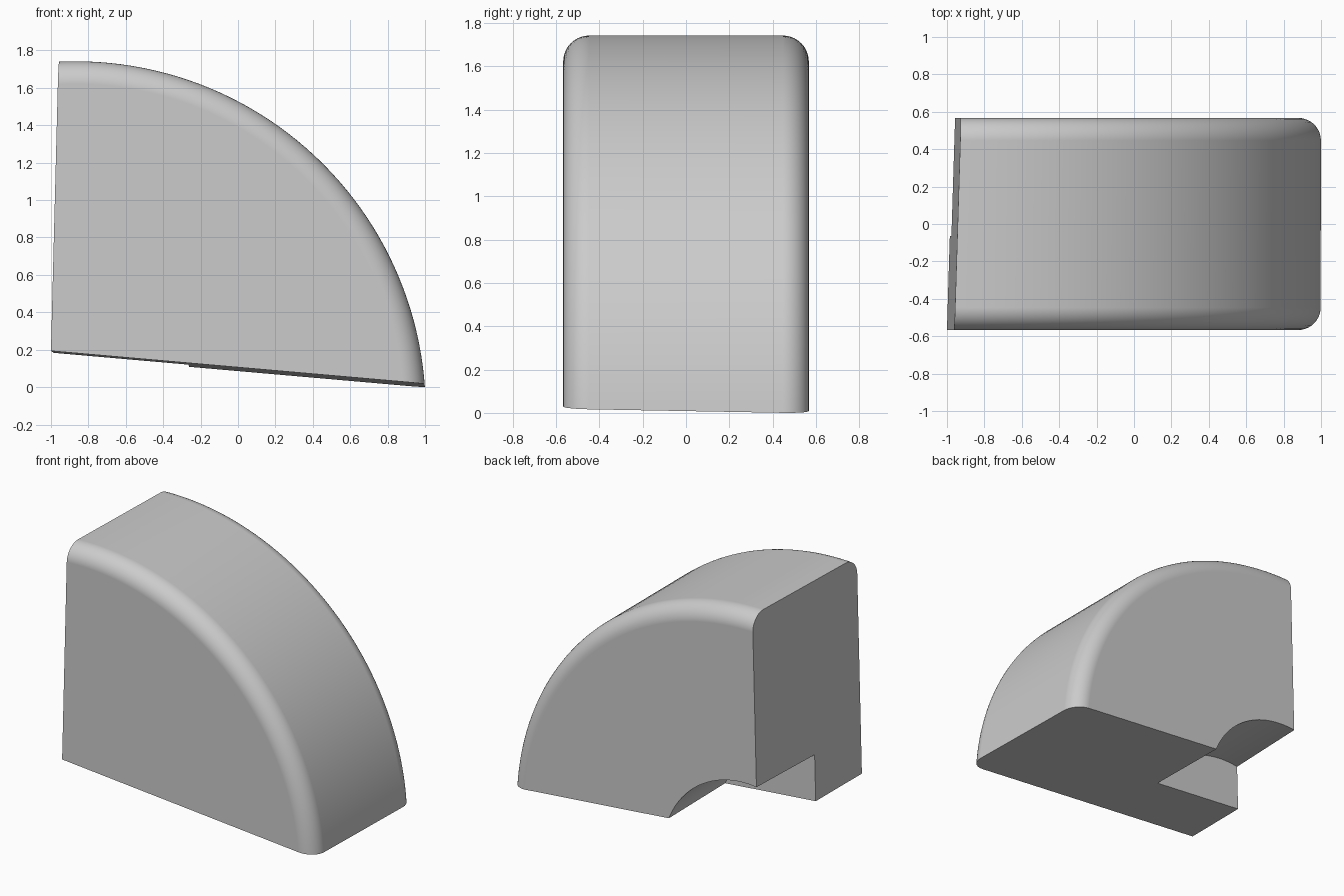
import bpy, bmesh, math
from mathutils import Vector

if "Cube" in bpy.data.objects:
    bpy.data.objects.remove(bpy.data.objects["Cube"], do_unlink=True)

AXIS = Vector((-0.87, 0, -0.132))   # centre line of the disc and the bore
RADIUS, HALF, FILLET = 1.874, 0.567, 0.12
BORE_RADIUS, BORE_FLOOR = 0.655, -0.065

grey = bpy.data.materials.new("plain grey")
grey.use_nodes = True
grey.diffuse_color = (0.6, 0.6, 0.6, 1)
grey.node_tree.nodes["Principled BSDF"].inputs["Base Color"].default_value = (0.6, 0.6, 0.6, 1)


def turned(name, profile, steps):
    """Closed solid turned about the y axis through AXIS from (radius, y) points."""
    bm = bmesh.new()
    verts = [bm.verts.new(AXIS + Vector((r, y, 0))) for r, y in profile]
    edges = [bm.edges.new(pair) for pair in zip(verts, verts[1:])]
    bmesh.ops.spin(bm, geom=verts + edges, cent=AXIS, axis=(0, 1, 0),
                   angle=math.tau, steps=steps, use_duplicate=False)
    bmesh.ops.remove_doubles(bm, verts=bm.verts[:], dist=1e-5)
    bmesh.ops.holes_fill(bm, edges=[e for e in bm.edges if e.is_boundary], sides=0)
    bmesh.ops.recalc_face_normals(bm, faces=bm.faces[:])
    return name, bm


def finish(name, bm):
    mesh = bpy.data.meshes.new(name)
    bm.to_mesh(mesh)
    bm.free()
    mesh.materials.append(grey)
    obj = bpy.data.objects.new(name, mesh)
    bpy.context.collection.objects.link(obj)
    return obj


# Disc with rounded rims
arc = [math.radians(90 * i / 10) for i in range(11)]
rim = [(RADIUS - FILLET + FILLET * math.sin(a), -HALF + FILLET - FILLET * math.cos(a)) for a in arc]
name, bm = turned("quarter_round_block", rim + [(r, -y) for r, y in reversed(rim)], 192)

# Cut the disc down to a quarter with the slightly tilted bottom and side planes
cuts = [((0, -HALF, 0.106), (-0.0875, -0.018, -1)),
        ((-1, -HALF, 0.195), (-1, 0.031, 0.0258))]
for point, normal in cuts:
    # the bottom normal follows z = 0.106 - 0.0875 x - 0.018 (y + HALF)
    n = Vector(normal).normalized()
    cut = bmesh.ops.bisect_plane(bm, geom=bm.verts[:] + bm.edges[:] + bm.faces[:], dist=1e-6,
                                 plane_co=point, plane_no=n, clear_outer=True)
    bmesh.ops.holes_fill(bm, edges=[e for e in bm.edges if e.is_boundary], sides=0)
bmesh.ops.recalc_face_normals(bm, faces=bm.faces[:])
block = finish(name, bm)

# Round recess from the back along the same centre line
cutter = finish(*turned("recess_cutter", [(BORE_RADIUS, BORE_FLOOR), (BORE_RADIUS, 1.0)], 128))
cutter.hide_render = True
recess = block.modifiers.new("recess", "BOOLEAN")
recess.operation, recess.solver, recess.object = "DIFFERENCE", "EXACT", cutter

bpy.ops.object.select_all(action="DESELECT")
block.select_set(True)
bpy.context.view_layer.objects.active = block
bpy.ops.object.modifier_apply(modifier=recess.name)
bpy.data.objects.remove(cutter, do_unlink=True)

# Smooth curves, flat planes, sharp cut edges
bpy.ops.object.shade_smooth_by_angle(angle=math.radians(30))
weighted = block.modifiers.new("flat_planes", "WEIGHTED_NORMAL")
weighted.keep_sharp = True
